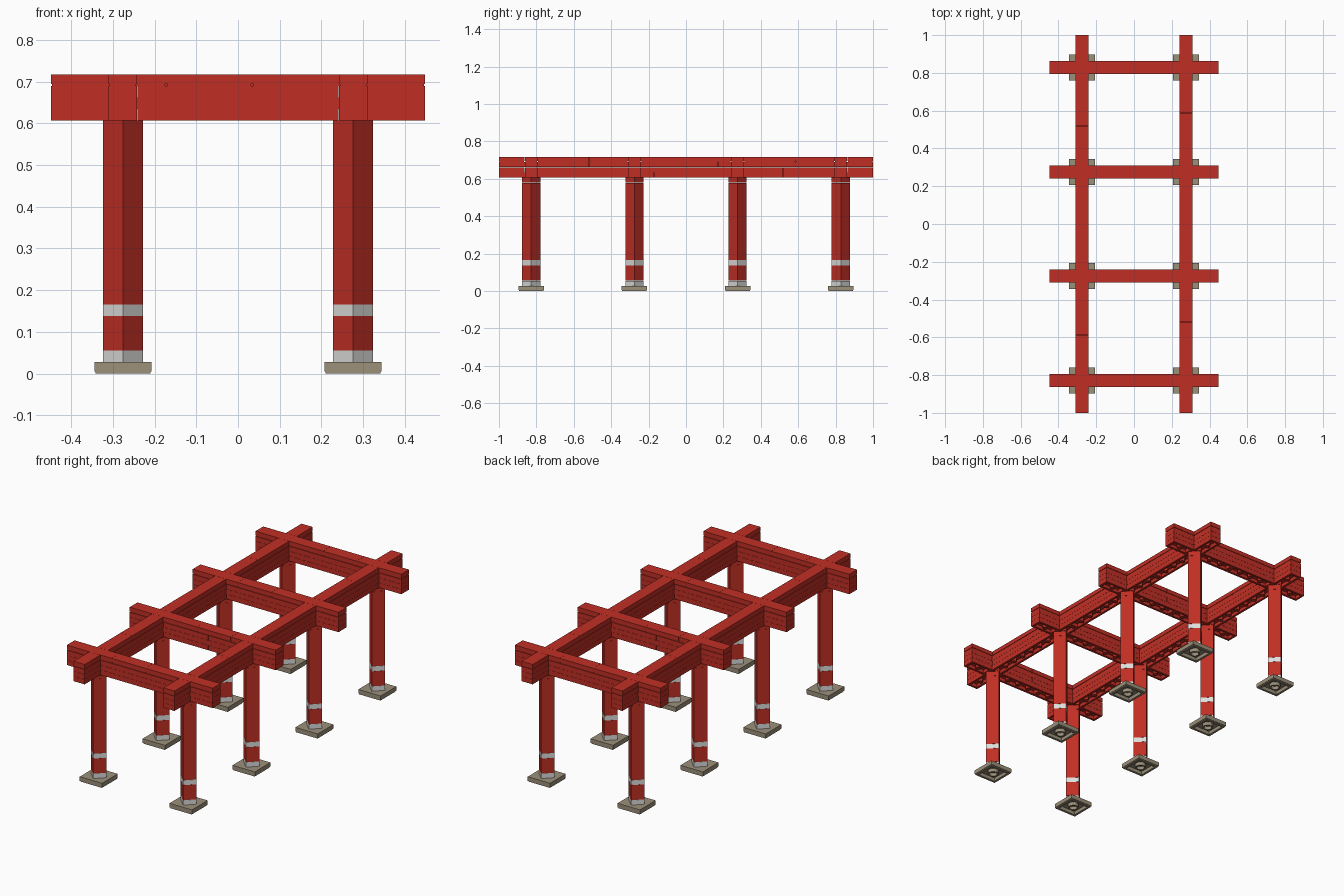
import bpy, bmesh
from math import pi
from mathutils import Matrix, Vector

cube = bpy.data.objects.get("Cube")
if cube:
    bpy.data.objects.remove(cube)

U = 2 / 29        # one stud pitch
H = 0.4 * U       # one plate height
GAP = 0.0006      # seam between neighbouring blocks
WALL = 0.18 * U   # wall of a hollow plate


def material(name, rgb):
    m = bpy.data.materials.new(name)
    m.use_nodes = True
    m.diffuse_color = (*rgb, 1)
    m.node_tree.nodes["Principled BSDF"].inputs["Base Color"].default_value = (*rgb, 1)
    return m


RED = material("red", (0.53, 0.028, 0.018))
GREY = material("pale grey", (0.73, 0.73, 0.72))
TAN = material("dark tan", (0.33, 0.28, 0.195))


def finish(bm, name, mat):
    mesh = bpy.data.meshes.new(name)
    bm.to_mesh(mesh)
    bm.free()
    mesh.materials.append(mat)
    obj = bpy.data.objects.new(name, mesh)
    bpy.context.collection.objects.link(obj)
    return obj


def block(bm, centre, size, angle=0, hollow=False):
    """Box standing on centre; hollow opens its underside."""
    x, y, z = centre
    m = (Matrix.Translation((x, y, z + size[2] / 2)) @ Matrix.Rotation(angle, 4, 'Z')
         @ Matrix.Diagonal((*size, 1)))
    verts = bmesh.ops.create_cube(bm, size=1, matrix=m)["verts"]
    if hollow:
        faces = {f for v in verts for f in v.link_faces}
        bottom = min(faces, key=lambda f: f.calc_center_median().z)
        bottom.normal_update()
        bmesh.ops.inset_region(bm, faces=[bottom], thickness=WALL, use_even_offset=True)
        ceiling = bmesh.ops.extrude_face_region(bm, geom=[bottom])["geom"]
        if bottom.is_valid:
            bm.faces.remove(bottom)
        up = [g for g in ceiling if isinstance(g, bmesh.types.BMVert)]
        bmesh.ops.translate(bm, verts=up, vec=(0, 0, size[2] - 0.3 * WALL * 2))


def pin(bm, x, y, z, radius, height):
    bmesh.ops.create_cone(bm, cap_ends=True, segments=12, radius1=radius, radius2=radius,
                          depth=height, matrix=Matrix.Translation((x, y, z + height / 2)))


def beam_piece(bm, along_y, a, b, offset, layer):
    """One plate or tile from a to b studs along a beam."""
    def place(t, z):
        return (offset * U, t * U, z) if along_y else (t * U, offset * U, z)

    def dims(length, width, h):
        return (width, length, h) if along_y else (length, width, h)

    z, length, width = (22 + layer) * H, (b - a) * U - GAP, U - GAP
    mid = (a + b) / 2
    if layer == 3:      # smooth tile with a recessed foot
        foot = 0.17 * H
        block(bm, place(mid, z), dims(length - 0.005, width - 0.005, foot))
        block(bm, place(mid, z + foot), dims(length, width, H - foot))
    else:
        block(bm, place(mid, z), dims(length, width, H - GAP), hollow=layer == 0)
    if layer == 0:      # underside pins between studs
        for i in range(1, round(b - a)):
            x, y, pz = place(a + i, z)
            pin(bm, x, y, pz, 0.2 * U, 0.8 * H)


def lay_beam(bm, along_y, offset, half, crossings, layer, through, seams):
    """Cut one beam layer at its seams and, if not running through, at crossings."""
    cuts = {-half, half, *seams}
    if not through:
        cuts |= {c + s for c in crossings for s in (-0.5, 0.5)}
    cuts = sorted(cuts)
    for a, b in zip(cuts, cuts[1:]):
        if not through and (a + b) / 2 in crossings:
            continue
        beam_piece(bm, along_y, a, b, offset, layer)


COLS_X = (-4, 4)
COLS_Y = (-12, -4, 4, 12)
CROSS_SEAMS = [(-0.5,), (0.5,), (-0.5,), (-2.5, 0.5)]
LONG_SEAMS = [(-2.5, 7.5), (-8.5, 7.5), (-7.5, 2.5), (-7.5, 8.5)]

# Cross beams: continuous on every other layer
for i, y in enumerate(COLS_Y):
    bm = bmesh.new()
    flip = 1 if i % 2 == 0 else -1
    for layer in range(4):
        lay_beam(bm, False, y, 6.5, COLS_X, layer, layer % 2 == 1,
                 [flip * s for s in CROSS_SEAMS[layer]])
    finish(bm, f"cross_beam_{i + 1}", RED)

# Long beams: interlocked with the cross beams
for x, side in zip(COLS_X, ("right", "left")):
    bm = bmesh.new()
    flip = 1 if x > 0 else -1
    for layer in range(4):
        lay_beam(bm, True, x, 14.5, COLS_Y, layer, layer % 2 == 0,
                 [flip * s for s in LONG_SEAMS[layer]])
    finish(bm, f"long_beam_{side}", RED)


def foot_plate(bm, x, y):
    """Square hollow foot with a recessed lower lip and a centre tube."""
    lip, w = 0.17 * H, 2 * U - GAP
    outer, top, inner = w / 2, H, w / 2 - 1.3 * WALL
    # square rings from the ceiling, down the inside, round the lip, over the top
    profile = [(inner, 0.7 * H), (inner, 0), (outer - 0.003, 0), (outer - 0.003, lip),
               (outer, lip), (outer, top)]
    rings = [[bm.verts.new((x + sx * r, y + sy * r, z))
              for sx, sy in ((-1, -1), (1, -1), (1, 1), (-1, 1))] for r, z in profile]
    for lo, hi in zip(rings, rings[1:]):
        for k in range(4):
            n = (k + 1) % 4
            bm.faces.new((lo[k], lo[n], hi[n], hi[k]))
    bm.faces.new(rings[-1])
    bm.faces.new(rings[0][::-1])
    # centre tube
    tube = [(0.3 * U, 0.7 * H), (0.3 * U, 0), (0.41 * U, 0), (0.41 * U, 0.7 * H)]
    loops = []
    for r, z in tube:
        loops.append([bm.verts.new(Vector((x, y, z)) + Matrix.Rotation(k * pi / 8, 3, 'Z')
                                   @ Vector((r, 0, 0))) for k in range(16)])
    for lo, hi in zip(loops, loops[1:]):
        for k in range(16):
            n = (k + 1) % 16
            bm.faces.new((lo[k], lo[n], hi[n], hi[k]))


# Columns: square blocks turned by 45 degrees, with pale bands, on square feet
STACK = [("column_foot_band", 1, 2, GREY), ("column_base", 2, 5, RED),
         ("column_upper_band", 5, 6, GREY), ("column_shaft", 6, 21, RED),
         ("column_cap", 21, 22, RED)]
for name, lo, hi, mat in STACK:
    bm = bmesh.new()
    for x in COLS_X:
        for y in COLS_Y:
            block(bm, (x * U, y * U, lo * H), (U - GAP, U - GAP, (hi - lo) * H - GAP), pi / 4)
    finish(bm, name, mat)

bm = bmesh.new()
for x in COLS_X:
    for y in COLS_Y:
        foot_plate(bm, x * U, y * U)
finish(bm, "foot_plates", TAN)
